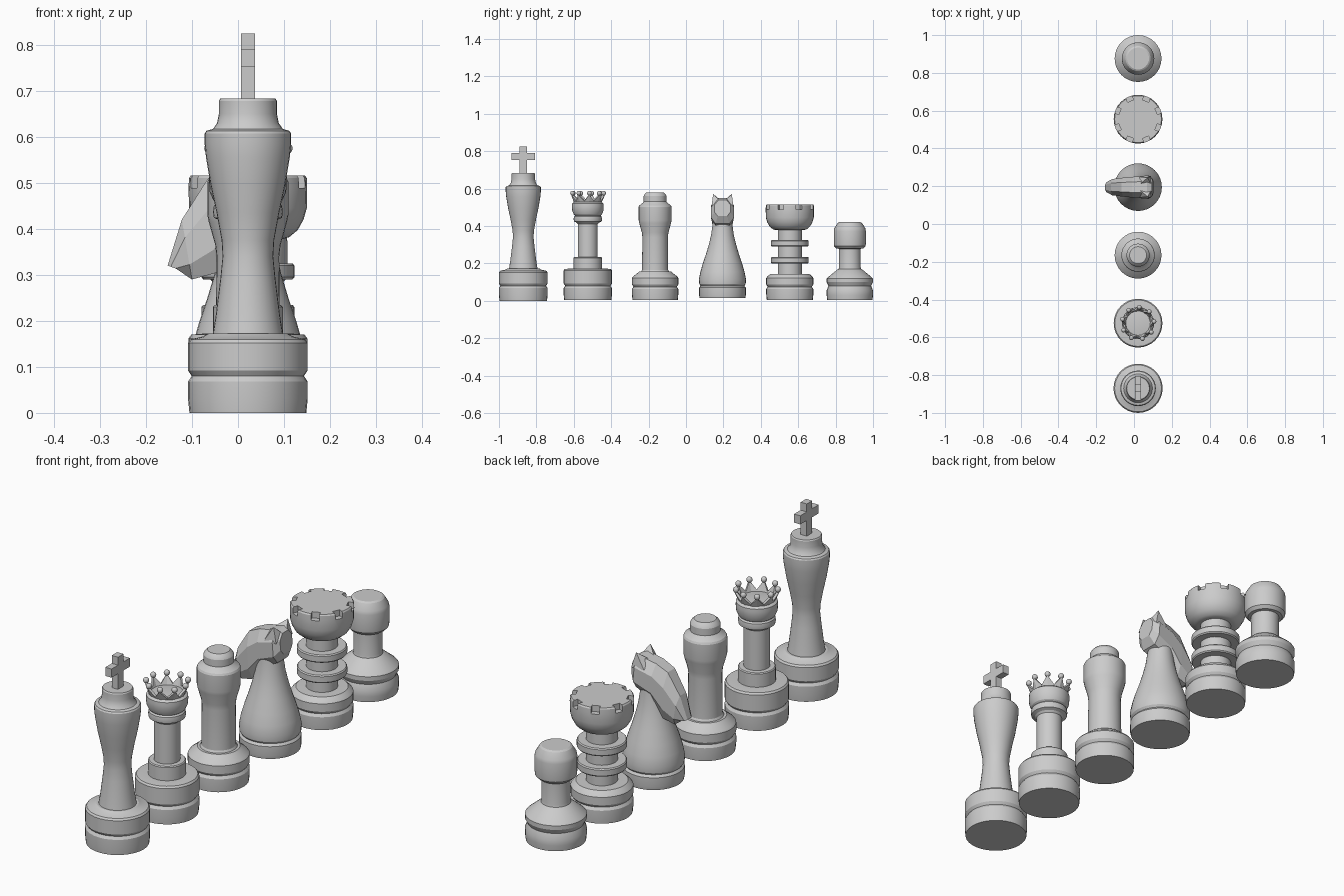
import bpy, bmesh
from math import radians, cos, sin, pi, tau
from mathutils import Vector

if "Cube" in bpy.data.objects:
    bpy.data.objects.remove(bpy.data.objects["Cube"])

CX = 0.0215   # all pieces stand on this x line


def finish(name, bm, loc, smooth=True):
    bmesh.ops.recalc_face_normals(bm, faces=bm.faces)
    me = bpy.data.meshes.new(name)
    bm.to_mesh(me)
    bm.free()
    ob = bpy.data.objects.new(name, me)
    ob.location = loc
    bpy.context.collection.objects.link(ob)
    if smooth:
        bpy.ops.object.select_all(action='DESELECT')
        ob.select_set(True)
        bpy.context.view_layer.objects.active = ob
        bpy.ops.object.shade_smooth_by_angle(angle=radians(25))
    return ob


def lathe(name, y, profile, n=32):
    """Closed turned solid from (radius, height) points."""
    bm = bmesh.new()
    rings = [[bm.verts.new((r * cos(tau * i / n), r * sin(tau * i / n), z))
              for i in range(n)] for r, z in profile]
    for a, b in zip(rings, rings[1:]):
        for i in range(n):
            j = (i + 1) % n
            bm.faces.new((a[i], a[j], b[j], b[i]))
    bm.faces.new(rings[0])
    bm.faces.new(rings[-1])
    return finish(name, bm, (CX, y, 0))


def box(name, size, loc):
    bm = bmesh.new()
    bmesh.ops.create_cube(bm, size=1)
    bmesh.ops.scale(bm, vec=size, verts=bm.verts)
    return finish(name, bm, loc, False)


def foot(r, z0, groove, top):
    """Shared grooved foot profile."""
    return [(r - .003, z0), (r, z0 + .03), (r, groove - .012), (r - .008, groove),
            (r, groove + .012), (r, top - .008), (r - .006, top)]


# king: turned body and cross
KY = -0.87
lathe("king_body", KY, foot(.13, 0, .08, .16) + [
    (.098, .166), (.085, .173), (.076, .173), (.07, .21), (.06, .29), (.055, .34),
    (.057, .375), (.068, .435), (.081, .495), (.091, .555), (.094, .585), (.094, .607),
    (.09, .613), (.076, .617), (.067, .63), (.063, .65), (.063, .678), (.06, .683)])
box("king_cross_post", (.03, .038, .147), (CX, KY, .7515))
for s in (-1, 1):
    box("king_cross_arm", (.03, .046, .038), (CX, KY + s * .041, .771))

# queen: turned body
QY = -0.525
lathe("queen_body", QY, foot(.129, .003, .08, .17) + [
    (.10, .172), (.076, .172), (.076, .23), (.072, .234), (.053, .235), (.053, .41),
    (.06, .418), (.074, .424), (.076, .437), (.074, .45), (.068, .456), (.075, .462),
    (.083, .48), (.085, .505), (.084, .52), (.074, .528), (.066, .53)])
# queen crown: flared zigzag band with a ball on each point
N = 9
bm = bmesh.new()
low, high = [], []
for i in range(2 * N):
    a = pi * i / N + .1
    r, z = (.084, .572) if i % 2 == 0 else (.066, .537)
    low.append(bm.verts.new((.063 * cos(a), .063 * sin(a), .525)))
    high.append(bm.verts.new((r * cos(a), r * sin(a), z)))
for i in range(2 * N):
    j = (i + 1) % (2 * N)
    bm.faces.new((low[i], low[j], high[j], high[i]))
crown = finish("queen_crown", bm, (CX, QY, 0), False)
mod = crown.modifiers.new("thickness", 'SOLIDIFY')
mod.thickness = .01
bm = bmesh.new()
for i in range(N):
    a = tau * i / N + .1
    res = bmesh.ops.create_uvsphere(bm, u_segments=12, v_segments=8, radius=.0125)
    bmesh.ops.translate(bm, verts=res["verts"], vec=(.085 * cos(a), .085 * sin(a), .575))
finish("queen_crown_balls", bm, (CX, QY, 0))

# bishop
lathe("bishop_body", -0.165, foot(.124, .005, .075, .13) + [
    (.092, .15), (.086, .156), (.075, .156), (.07, .165), (.068, .34), (.071, .365),
    (.085, .415), (.088, .43), (.088, .502), (.084, .51), (.066, .524), (.061, .53),
    (.061, .56), (.056, .57), (.045, .58)])

# knight: bell-shaped body
NY = 0.195
lathe("knight_body", NY, [
    (.122, .015), (.125, .03), (.125, .07), (.117, .08), (.124, .09), (.126, .115),
    (.118, .155), (.105, .20), (.088, .25), (.073, .30), (.061, .35), (.054, .40),
    (.05, .44)])
# knight head: faceted sections from back of skull to muzzle
stations = [  # top x, z, bottom x, z, half width
    (.095, .54, .103, .452, .042),
    (.07, .55, .082, .412, .062),
    (-.01, .535, .005, .375, .055),
    (-.065, .51, -.045, .305, .05),
    (-.122, .42, -.10, .29, .043),
    (-.153, .32, -.13, .312, .026)]
bm = bmesh.new()
rings = []
for tx, tz, bx, bz, w in stations:
    top, bot = Vector((tx, 0, tz)), Vector((bx, 0, bz))
    ring = []
    for t, k in ((0, .5), (.3, 1), (.75, 1), (1, .6), (1, -.6), (.75, -1), (.3, -1), (0, -.5)):
        ring.append(bm.verts.new(top.lerp(bot, t) + Vector((0, k * w, 0))))
    rings.append(ring)
for a, b in zip(rings, rings[1:]):
    for i in range(8):
        j = (i + 1) % 8
        bm.faces.new((a[i], a[j], b[j], b[i]))
bm.faces.new(rings[0])
bm.faces.new(rings[-1])
finish("knight_head", bm, (0, NY, 0), False)
# knight ears
for s in (-1, 1):
    bm = bmesh.new()
    base = [bm.verts.new(p) for p in ((.09, s * .015, .538), (.09, s * .058, .505),
                                      (.03, s * .055, .505), (.03, s * .015, .54))]
    tip = bm.verts.new((.072, s * .05, .572))
    bm.faces.new(base)
    for i in range(4):
        bm.faces.new((base[i], base[(i + 1) % 4], tip))
    finish("knight_ear", bm, (0, NY, 0), False)

# rook: body with two discs, and cup-shaped tower
RY = 0.555
lathe("rook_body", RY, foot(.126, .005, .075, .13) + [
    (.105, .143), (.064, .144), (.064, .20), (.097, .20), (.101, .205), (.101, .23),
    (.097, .235), (.064, .235), (.064, .29), (.097, .29), (.101, .295), (.101, .32),
    (.097, .325), (.064, .325), (.064, .385)])
tower = lathe("rook_tower", RY, [
    (.076, .378), (.09, .382), (.108, .397), (.121, .42), (.128, .445), (.129, .49),
    (.128, .51), (.124, .516)])
# battlement gaps around the rim
bm = bmesh.new()
for i in range(8):
    a = tau * (i + .5) / 8
    res = bmesh.ops.create_cube(bm, size=1)
    bmesh.ops.scale(bm, vec=(.06, .034, .06), verts=res["verts"])
    bmesh.ops.translate(bm, verts=res["verts"], vec=(.134, 0, .519))
    for v in res["verts"]:
        x, y = v.co.x, v.co.y
        v.co.x, v.co.y = x * cos(a) - y * sin(a), x * sin(a) + y * cos(a)
cutter = finish("rook_gap_cutter", bm, (CX, RY, 0), False)
cutter.hide_render = True
cutter.hide_set(True)
cut = tower.modifiers.new("gaps", 'BOOLEAN')
cut.object = cutter
cut.operation = 'DIFFERENCE'
cut.solver = 'EXACT'
tower.modifiers.move(len(tower.modifiers) - 1, 0)

# pawn
lathe("pawn_body", 0.876, [
    (.121, .005), (.124, .03), (.124, .055), (.114, .08), (.124, .10), (.124, .118),
    (.118, .125), (.068, .166), (.06, .17), (.058, .18), (.058, .278), (.072, .279),
    (.084, .292), (.086, .31), (.086, .372), (.083, .387), (.066, .415), (.058, .42)])
